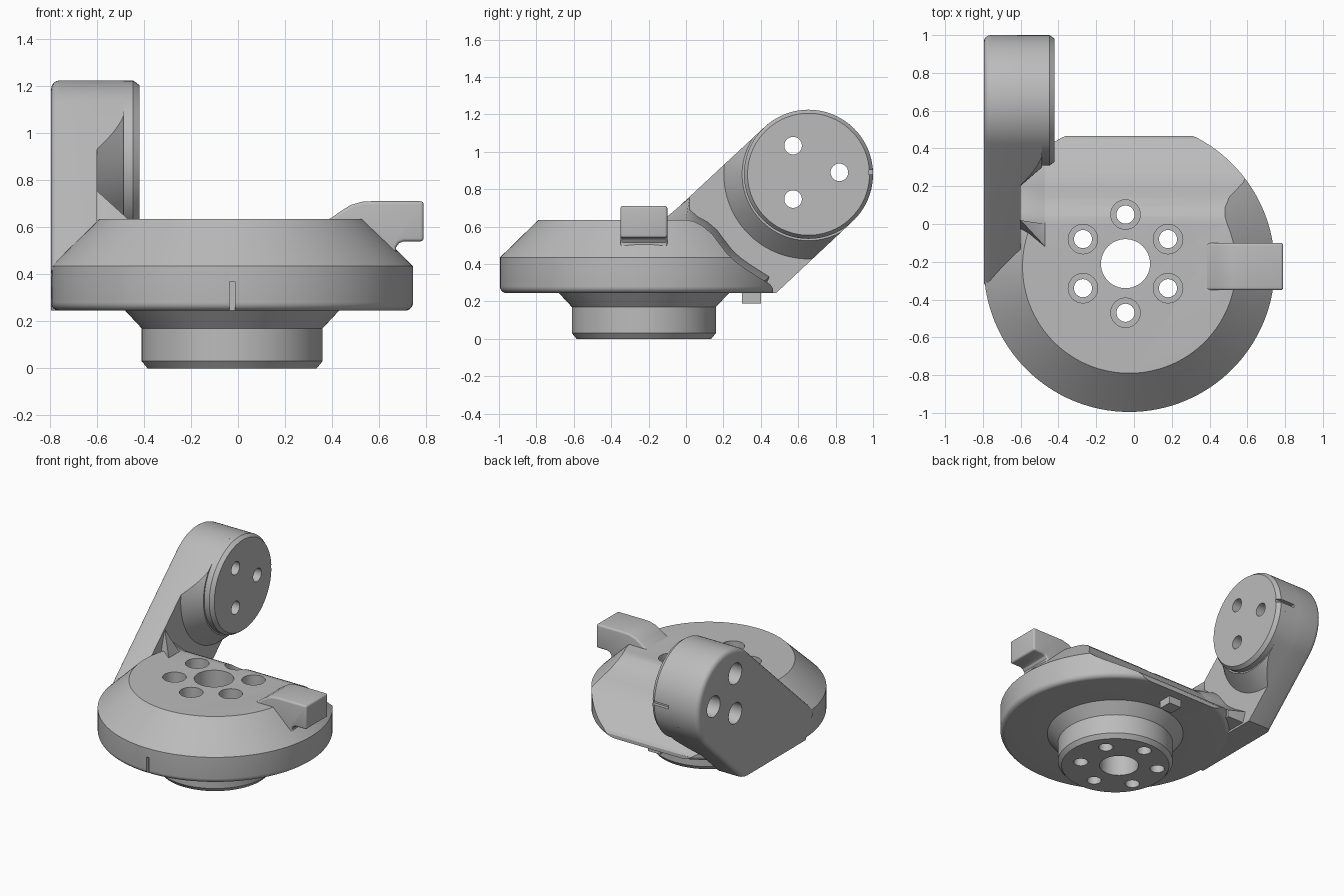
import bpy, bmesh
from math import sin, cos, pi, radians, atan2

cube = bpy.data.objects.get("Cube")
if cube:
    bpy.data.objects.remove(cube)

grey = bpy.data.materials.new("plain_grey")
grey.use_nodes = True
grey.diffuse_color = (0.5, 0.5, 0.5, 1)
grey.node_tree.nodes["Principled BSDF"].inputs["Base Color"].default_value = grey.diffuse_color


def loft(name, rings):
    """Closed solid through rings with equal point counts."""
    bm = bmesh.new()
    loops = [[bm.verts.new(p) for p in ring] for ring in rings]
    n = len(loops[0])
    for a, b in zip(loops, loops[1:]):
        for i in range(n):
            j = (i + 1) % n
            bm.faces.new((a[i], a[j], b[j], b[i]))
    bm.faces.new(loops[0])
    bm.faces.new(loops[-1])
    bmesh.ops.recalc_face_normals(bm, faces=bm.faces)
    mesh = bpy.data.meshes.new(name)
    bm.to_mesh(mesh)
    bm.free()
    mesh.materials.append(grey)
    ob = bpy.data.objects.new(name, mesh)
    bpy.context.collection.objects.link(ob)
    return ob


def revolve(name, profile, centre, axis="Z", n=96):
    """Profile of (radius, position along axis) turned about the axis."""
    u, v = centre
    rings = []
    for r, t in profile:
        ring = [(u + r * cos(2 * pi * i / n), v + r * sin(2 * pi * i / n)) for i in range(n)]
        rings.append([(p, q, t) if axis == "Z" else (t, p, q) for p, q in ring])
    return loft(name, rings)


def prism_x(name, pts, x0, x1):
    return loft(name, [[(x, y, z) for y, z in pts] for x in (x0, x1)])


def prism_y(name, pts, y0, y1):
    return loft(name, [[(x, y, z) for x, z in pts] for y in (y0, y1)])


def box(name, x, y, z):
    return prism_y(name, [(x[0], z[0]), (x[1], z[0]), (x[1], z[1]), (x[0], z[1])], *y)


def apply(ob, mod):
    bpy.context.view_layer.objects.active = ob
    bpy.ops.object.modifier_apply(modifier=mod.name)


def boolean(ob, tools, operation="DIFFERENCE"):
    for tool in tools:
        tool.hide_render = True
        mod = ob.modifiers.new("cut", "BOOLEAN")
        mod.operation, mod.solver, mod.object = operation, "EXACT", tool
        apply(ob, mod)


def bevel(ob, width, segments=4):
    mod = ob.modifiers.new("round", "BEVEL")
    mod.width, mod.segments = width, segments
    mod.limit_method, mod.angle_limit = "ANGLE", radians(40)
    apply(ob, mod)


# Turntable body with neck and foot
disc = (-0.025, -0.225)
rim = [(0.735 + 0.035 * sin(a * pi / 12), 0.28 - 0.035 * cos(a * pi / 12)) for a in range(7)]
body = revolve("round_body", [(0.36, 0), (0.385, 0.03), (0.385, 0.17), (0.455, 0.245)]
               + rim + [(0.77, 0.435), (0.565, 0.635)], disc, n=128)

# Curved slope down to the back of the deck
slope = [(0.0, 0.635), (0.04, 0.629), (0.09, 0.603), (0.14, 0.56), (0.18, 0.507),
         (0.22, 0.455), (0.26, 0.417), (0.31, 0.38), (0.42, 0.31), (0.45, 0.292), (0.465, 0.27)]
cutters = [prism_x("slope_cutter", slope + [(0.465, 0.1), (0.8, 0.1), (0.8, 0.9), (0, 0.9)], -1, 1)]

# Centre bore, counterbored screw holes and index groove
hub = (-0.045, -0.21)
cutters.append(revolve("bore_cutter", [(0.13, -0.1), (0.13, 0.8)], hub, n=48))
for i in range(6):
    a = radians(30 + 60 * i)
    spot = (hub[0] + 0.26 * cos(a), hub[1] + 0.26 * sin(a))
    cutters.append(revolve("screw_cutter", [(0.048, -0.1), (0.048, 0.15), (0.078, 0.15), (0.078, 0.8)], spot, n=32))
cutters.append(box("groove_cutter", (-0.037, -0.013), (-1.1, -0.97), (0.2, 0.37)))
boolean(body, cutters)

# Small peg under the back edge
peg = box("index_peg", (-0.075, 0.025), (0.3, 0.4), (0.19, 0.27))

# Lever on the right of the deck
lever_side = [(0.36, 0.62), (0.4, 0.642), (0.44, 0.67), (0.48, 0.695), (0.53, 0.709), (0.57, 0.711),
              (0.79, 0.711), (0.79, 0.54), (0.705, 0.54), (0.685, 0.532), (0.673, 0.515),
              (0.673, 0.498), (0.685, 0.48), (0.6, 0.45), (0.4, 0.5)]
lever = prism_y("lever", lever_side, -0.35, -0.1)
bevel(lever, 0.02)

# Slanted arm with a round end
pivot, radius = (0.655, 0.88), 0.345
tilt = atan2(0.93, 1)
arc = [tilt - pi / 2 + pi * i / 48 for i in range(49)]
arm_side = [(-0.33, 0.435), (-0.23, 0.246), (0.483, 0.246)]
arm_side += [(pivot[0] + radius * cos(a), pivot[1] + radius * sin(a)) for a in arc]
inset = 0.035
arm = prism_x("arm", arm_side, -0.795, -0.6)

# Round the outer edge of the arm
bm = bmesh.new()
bm.from_mesh(arm.data)
outer = [e for e in bm.edges if all(v.co.x < -0.79 for v in e.verts) and max(v.co.z for v in e.verts) > 0.44]
bmesh.ops.bevel(bm, geom=outer, offset=inset, segments=4, profile=0.5, affect="EDGES")
bm.to_mesh(arm.data)
bm.free()

# Pivot boss, and the tapered shoulder that blends it into the arm
boss = revolve("pivot_boss", [(radius, -0.62), (radius, -0.447), (0.326, -0.42)], pivot, "X")
shoulder = revolve("boss_shoulder", [(0.47, -0.62), (0.355, -0.487)], pivot, "X")
limit = prism_x("shoulder_limit", arm_side, -0.7, -0.4)
boolean(shoulder, [limit], "INTERSECT")

# Screw holes and index groove through the boss
drills = []
for i in range(3):
    a = 2 * pi * i / 3
    spot = (pivot[0] + 0.165 * cos(a), pivot[1] + 0.01 + 0.165 * sin(a))
    drills.append(revolve("drill", [(0.075, -0.9), (0.075, -0.52), (0.047, -0.52), (0.047, -0.3)], spot, "X", 32))
for part in (arm, boss, shoulder):
    boolean(part, drills)
mark = box("mark_cutter", (-0.56, -0.3), (0.975, 1.1), (0.878, 0.902))
boolean(boss, [mark])
boolean(shoulder, [mark])
boolean(arm, [mark])

# Tapered fillet where the arm meets the deck
low = [(-0.12, 0.637)] + slope[:-2]
high = [(0.02, 0.755), (0.02, 0.69)] + [(y + 0.025, z + 0.022) for y, z in slope[1:-2]]
floor = [(0.42, 0.26), (-0.12, 0.26)]
fillet = loft("arm_fillet", [[(-0.62, y, z) for y, z in high + floor],
                             [(-0.6, y, z) for y, z in high + floor],
                             [(-0.47, y, z) for y, z in low + floor]])

for tool in cutters + drills + [limit, mark]:
    bpy.data.objects.remove(tool)

# Smooth curved faces, keep edges crisp
for ob in (body, lever, arm, boss, shoulder, fillet):
    bpy.ops.object.select_all(action="DESELECT")
    ob.select_set(True)
    bpy.context.view_layer.objects.active = ob
    bpy.ops.object.shade_smooth_by_angle(angle=radians(28))
